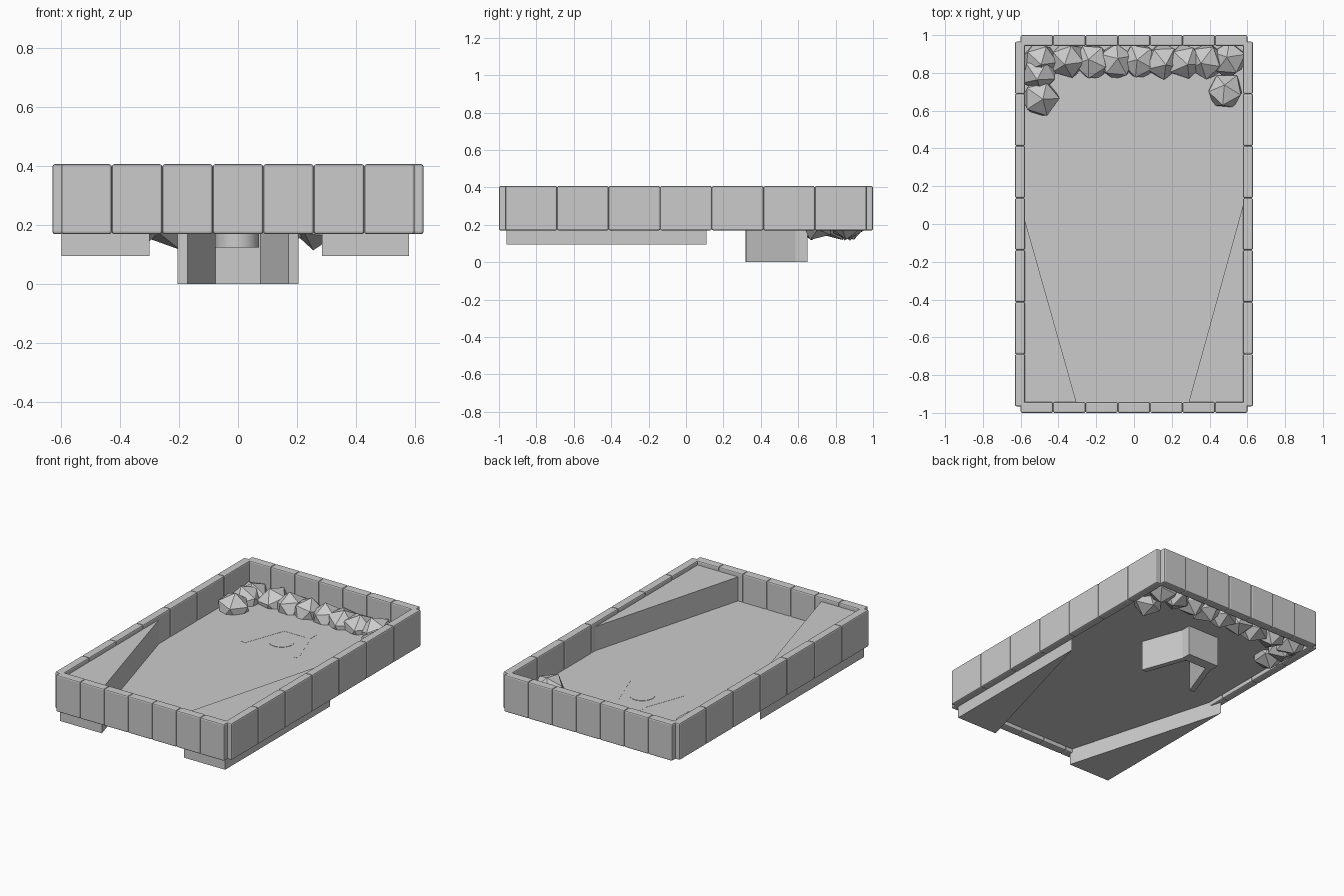
import bpy, bmesh, math, random
from mathutils import Vector, Euler

if "Cube" in bpy.data.objects:
    bpy.data.objects.remove(bpy.data.objects["Cube"])

random.seed(4)


def finish(bm, name):
    bmesh.ops.recalc_face_normals(bm, faces=bm.faces)
    me = bpy.data.meshes.new(name)
    bm.to_mesh(me)
    bm.free()
    ob = bpy.data.objects.new(name, me)
    bpy.context.collection.objects.link(ob)
    return ob


def block(name, x0, x1, y0, y1, z0, z1, bevel=0.0):
    bm = bmesh.new()
    bmesh.ops.create_cube(bm, size=1)
    for v in bm.verts:
        v.co = ((x0 + x1) / 2 + v.co.x * (x1 - x0),
                (y0 + y1) / 2 + v.co.y * (y1 - y0),
                (z0 + z1) / 2 + v.co.z * (z1 - z0))
    ob = finish(bm, name)
    if bevel:
        m = ob.modifiers.new("rounded_edges", 'BEVEL')
        m.width = bevel
        m.segments = 2
    return ob


def prism(name, outline, z0, z1):
    bm = bmesh.new()
    face = bm.faces.new([bm.verts.new((x, y, z0)) for x, y in outline])
    ext = bmesh.ops.extrude_face_region(bm, geom=[face])
    for v in ext["geom"]:
        if isinstance(v, bmesh.types.BMVert):
            v.co.z = z1
    return finish(bm, name)


# Floor slab
block("floor", -0.585, 0.585, -0.95, 0.95, 0.197, 0.225)

# Walls: seven rounded blocks per side
N = 7
Z0, Z1 = 0.17, 0.407
for i in range(N):
    w = 1.2 / N
    x = -0.6 + i * w
    d = 1.93 / N
    y = -0.965 + i * d
    block(f"front_wall_block_{i}", x, x + w, -1.0, -0.943, Z0, Z1, 0.008)
    block(f"back_wall_block_{i}", x, x + w, 0.943, 1.0, Z0, Z1, 0.008)
    block(f"left_wall_block_{i}", -0.63, -0.577, y, y + d, Z0, Z1, 0.008)
    block(f"right_wall_block_{i}", 0.577, 0.63, y, y + d, Z0, Z1, 0.008)

# Front corner wedges
prism("left_wedge", [(-0.6, -0.96), (-0.3, -0.96), (-0.6, 0.10)], 0.095, 0.38)
prism("right_wedge", [(0.58, -0.96), (0.58, 0.11), (0.285, -0.96)], 0.095, 0.38)

# Three-sided bracket under the floor
for name, s in (("left_bracket_arm", -1), ("right_bracket_arm", 1)):
    prism(name, [(s * 0.172, 0.317), (s * 0.206, 0.322),
                 (s * 0.105, 0.6), (s * 0.072, 0.59)], 0.0, 0.226)
block("bracket_back", -0.115, 0.11, 0.58, 0.65, 0.0, 0.226)

# Round pad inside the bracket
bpy.ops.mesh.primitive_cylinder_add(vertices=32, radius=0.075, depth=0.102,
                                    location=(-0.003, 0.45, 0.176))
pad = bpy.context.object
pad.name = "round_pad"
bpy.ops.object.shade_smooth_by_angle()

# Faceted rocks along the back wall and corners
spots = [(-0.5, 0.87), (-0.35, 0.87), (-0.22, 0.86), (-0.1, 0.86), (0.03, 0.86),
         (0.15, 0.86), (0.27, 0.86), (0.39, 0.86), (0.5, 0.87),
         (-0.5, 0.8), (-0.495, 0.667), (0.482, 0.702)]
for i, (x, y) in enumerate(spots):
    bm = bmesh.new()
    bmesh.ops.create_icosphere(bm, subdivisions=1, radius=0.103)
    turn = Euler((random.uniform(-0.3, 0.3), random.uniform(-0.3, 0.3),
                  random.uniform(0, math.tau))).to_matrix()
    for v in bm.verts:
        p = turn @ v.co * random.uniform(0.93, 1.05)
        p.x = max(-0.61, min(0.61, p.x + x))
        v.co = Vector((p.x, p.y + y, p.z * 1.05 + 0.225))
    finish(bm, f"rock_{i}")
